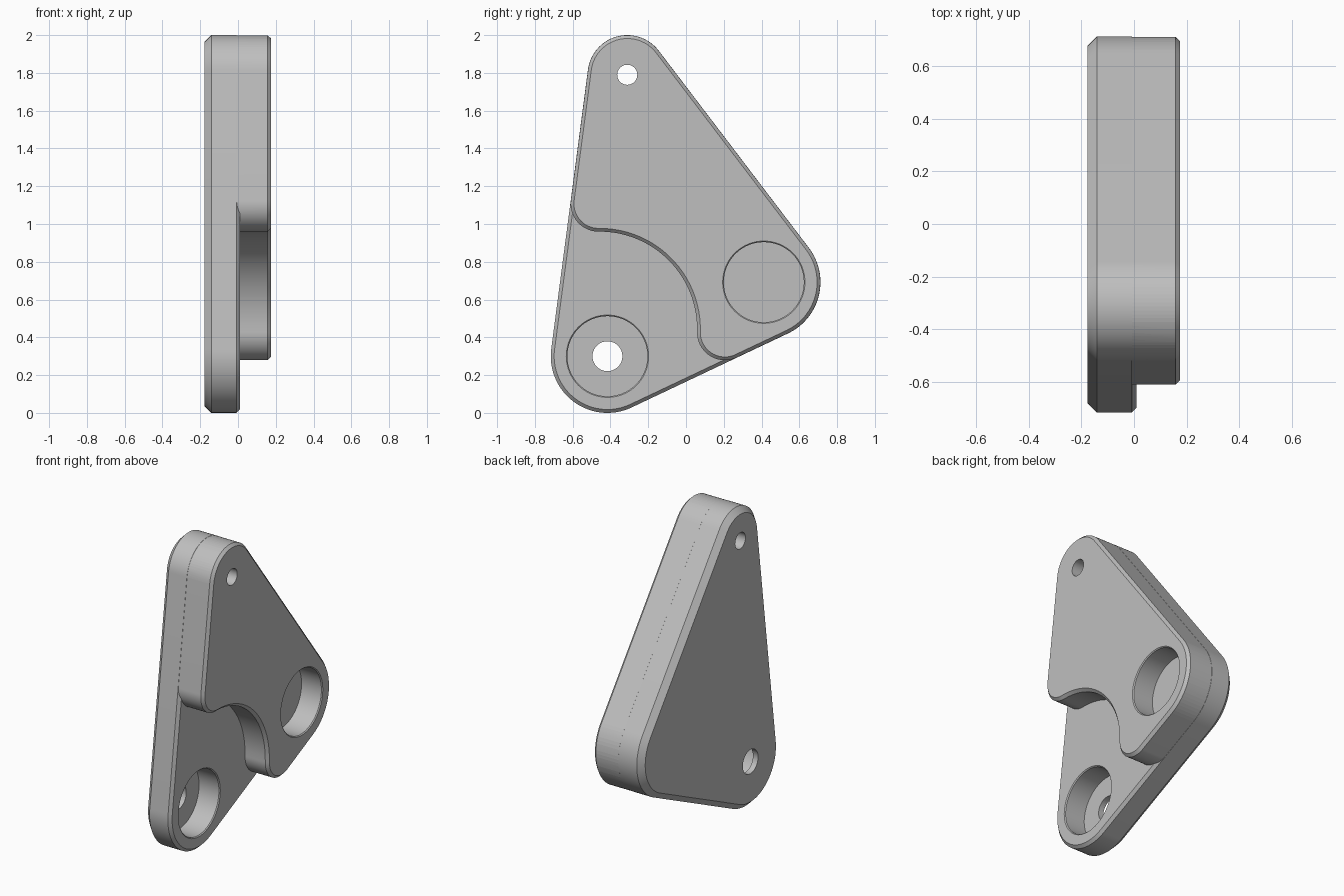
import bpy, bmesh, math
from mathutils import Vector

if "Cube" in bpy.data.objects:
    bpy.data.objects.remove(bpy.data.objects["Cube"])

grey = bpy.data.materials.new("light grey")
grey.diffuse_color = (0.52, 0.52, 0.52, 1)
grey.use_nodes = True
grey.node_tree.nodes["Principled BSDF"].inputs["Base Color"].default_value = grey.diffuse_color

# Corner circles in the (y, z) plane: centre and radius
LOW, RIGHT, TOP = Vector((-0.416, 0.30)), Vector((0.412, 0.692)), Vector((-0.311, 1.79))
R_LOW, R_RIGHT, R_TOP = 0.30, 0.30, 0.21
# Concave scoop between the two thicknesses, and its rounded corners
SCOOP, R_SCOOP, R_FILLET = Vector((-0.457, 0.444)), 0.515, 0.148
# Thickness levels along x and chamfer sizes
BACK, STEP, FRONT = -0.177, 0.01, 0.175
BEVEL_BACK, BEVEL_FRONT = 0.036, 0.018


def polar(a):
    return Vector((math.cos(a), math.sin(a)))


def angle(v):
    return math.atan2(v.y, v.x)


def tangent_angle(a, ra, b, rb):
    """Outward normal angle of the straight edge joining two circles."""
    d = b - a
    return angle(d) - math.acos((ra - rb) / d.length)


def fillet_centre(a, ra, b, n, last):
    """Centre of a corner touching a straight edge and the scoop."""
    start = a + polar(n) * (ra - R_FILLET)
    u = Vector((-math.sin(n), math.cos(n)))
    w = start - SCOOP
    h = w.dot(u)
    root = math.sqrt(h * h - w.dot(w) + (R_SCOOP + R_FILLET) ** 2)
    return start + u * (-h + (root if last else -root))


def outline(arcs, inset):
    """Chain of arcs (centre, radius, from, to, sign); sign -1 is concave."""
    pts = []
    for c, r, a0, a1, sign in arcs:
        sweep = (a1 - a0) * sign % math.tau * sign
        n = max(8, int(abs(sweep) / math.radians(4)))
        pts += [c + polar(a0 + sweep * i / n) * (r - inset * sign) for i in range(n + 1)]
    return pts


def loft(name, sections):
    """Closed solid through matching outlines given as (x, points)."""
    bm = bmesh.new()
    rings = [[bm.verts.new((x, p.x, p.y)) for p in pts] for x, pts in sections]
    for a, b in zip(rings, rings[1:]):
        for i in range(len(a)):
            j = (i + 1) % len(a)
            bm.faces.new((a[i], a[j], b[j], b[i]))
    bm.faces.new(rings[0][::-1])
    bm.faces.new(rings[-1])
    bmesh.ops.recalc_face_normals(bm, faces=bm.faces)
    mesh = bpy.data.meshes.new(name)
    bm.to_mesh(mesh)
    bm.free()
    mesh.materials.append(grey)
    ob = bpy.data.objects.new(name, mesh)
    bpy.context.collection.objects.link(ob)
    return ob


def round_cutter(name, c, sections):
    return loft(name, [(x, [c + polar(math.tau * i / 64) * r for i in range(64)])
                       for x, r in sections])


n_bottom = tangent_angle(LOW, R_LOW, RIGHT, R_RIGHT)
n_slope = tangent_angle(RIGHT, R_RIGHT, TOP, R_TOP)
n_left = tangent_angle(TOP, R_TOP, LOW, R_LOW)

# Base plate: full rounded triangle, chamfered on both faces
plate_arcs = [(LOW, R_LOW, n_left, n_bottom, 1),
              (RIGHT, R_RIGHT, n_bottom, n_slope, 1),
              (TOP, R_TOP, n_slope, n_left, 1)]
plate = loft("bracket_plate", [(BACK, outline(plate_arcs, BEVEL_BACK)),
                               (BACK + BEVEL_BACK, outline(plate_arcs, 0)),
                               (STEP - BEVEL_FRONT, outline(plate_arcs, 0)),
                               (STEP, outline(plate_arcs, BEVEL_FRONT))])

# Raised section: same triangle with the scoop taken out of the low corner
p_left = fillet_centre(TOP, R_TOP, LOW, n_left, False)
p_low = fillet_centre(LOW, R_LOW, RIGHT, n_bottom, True)
raised_arcs = [(RIGHT, R_RIGHT, n_bottom, n_slope, 1),
               (TOP, R_TOP, n_slope, n_left, 1),
               (p_left, R_FILLET, n_left, angle(SCOOP - p_left), 1),
               (SCOOP, R_SCOOP, angle(p_left - SCOOP), angle(p_low - SCOOP), -1),
               (p_low, R_FILLET, angle(SCOOP - p_low), n_bottom, 1)]
raised = loft("raised_section", [(-0.05, outline(raised_arcs, 0.0008)),
                                 (FRONT - BEVEL_FRONT, outline(raised_arcs, 0.0008)),
                                 (FRONT, outline(raised_arcs, BEVEL_FRONT))])


def pocket(name, c, face):
    """Round blind recess with a fine chamfered rim."""
    return round_cutter(name, c, [(face - 0.15, 0.212), (face - 0.006, 0.212),
                                  (face, 0.218), (face + 0.1, 0.218)])


# Holes and recesses
steps = [("UNION", raised),
         ("DIFFERENCE", pocket("right_recess", RIGHT, FRONT)),
         ("DIFFERENCE", pocket("low_recess", LOW, STEP)),
         ("DIFFERENCE", round_cutter("low_hole", LOW, [(-0.4, 0.079), (0.4, 0.079)])),
         ("DIFFERENCE", round_cutter("top_hole", TOP, [(-0.4, 0.053), (0.4, 0.053)]))]
bpy.context.view_layer.objects.active = plate
plate.select_set(True)
for operation, tool in steps:
    mod = plate.modifiers.new(tool.name, "BOOLEAN")
    mod.operation, mod.object, mod.solver = operation, tool, "EXACT"
    bpy.ops.object.modifier_apply(modifier=mod.name)
    bpy.data.objects.remove(tool)

bpy.ops.object.shade_smooth_by_angle(angle=math.radians(25))
